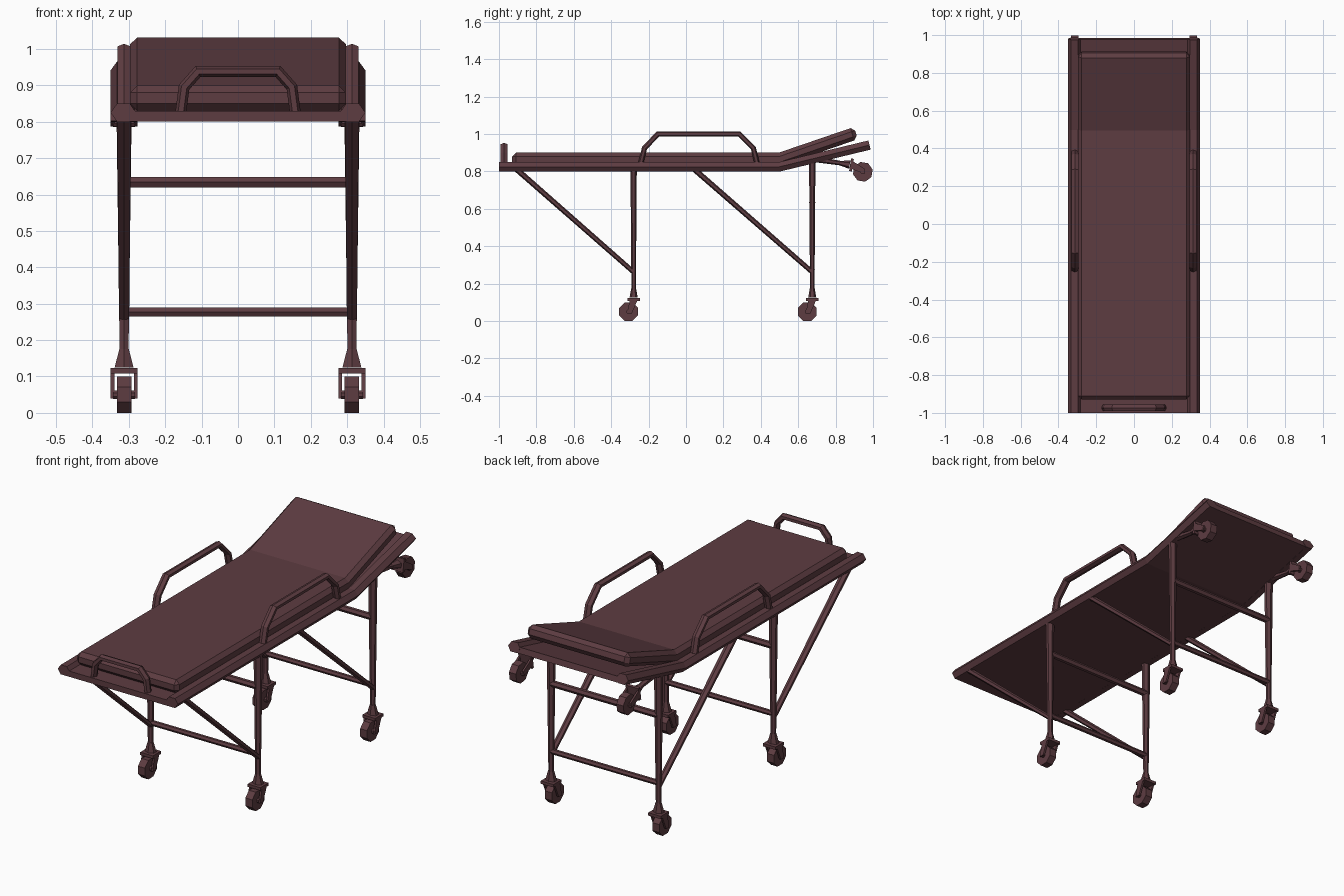
import bpy, bmesh, math
from mathutils import Vector, Matrix

if "Cube" in bpy.data.objects:
    bpy.data.objects.remove(bpy.data.objects["Cube"])

X, Y = Vector((1, 0, 0)), Vector((0, 1, 0))
mat = bpy.data.materials.new("dark_maroon")
mat.diffuse_color = (0.11, 0.045, 0.053, 1)
mat.use_nodes = True
mat.node_tree.nodes["Principled BSDF"].inputs["Base Color"].default_value = mat.diffuse_color


def finish(name, bm, matrix=None):
    if matrix:
        bmesh.ops.transform(bm, matrix=matrix, verts=bm.verts)
    bmesh.ops.recalc_face_normals(bm, faces=bm.faces)
    mesh = bpy.data.meshes.new(name)
    bm.to_mesh(mesh)
    bm.free()
    mesh.materials.append(mat)
    obj = bpy.data.objects.new(name, mesh)
    bpy.context.collection.objects.link(obj)
    return obj


def prism(name, profile, x0, x1, matrix=None):
    """Extrude a (y, z) outline from x0 to x1."""
    bm = bmesh.new()
    face = bm.faces.new([bm.verts.new((x0, y, z)) for y, z in profile])
    new = bmesh.ops.extrude_face_region(bm, geom=[face])["geom"]
    bmesh.ops.translate(bm, vec=(x1 - x0, 0, 0),
                        verts=[v for v in new if isinstance(v, bmesh.types.BMVert)])
    return finish(name, bm, matrix)


def tube(name, points, normal, radii, phase=0, matrix=None):
    """Mitred six-sided tube along a flat path; radii = (along normal, in plane) per point."""
    pts = [Vector(p) for p in points]
    if not isinstance(radii, list):
        radii = [radii] * len(pts)
    bm, rings = bmesh.new(), []
    for i, p in enumerate(pts):
        a = (pts[i] - pts[i - 1]).normalized() if i else (pts[1] - p).normalized()
        b = (pts[i + 1] - p).normalized() if i < len(pts) - 1 else a
        t = (a + b).normalized()
        u = normal.cross(t) / t.dot(a)
        rn, ru = radii[i]
        angles = [math.radians(phase + 60 * k) for k in range(6)]
        rings.append([bm.verts.new(p + normal * rn * math.cos(q) + u * ru * math.sin(q))
                      for q in angles])
    for r, s in zip(rings, rings[1:]):
        for k in range(6):
            bm.faces.new((r[k], r[(k + 1) % 6], s[(k + 1) % 6], s[k]))
    bm.faces.new(rings[0])
    bm.faces.new(rings[-1])
    return finish(name, bm, matrix)


def caster(name, x, y, z, tilt=0):
    """Swivel wheel hanging from its stem top at (x, y, z)."""
    m = Matrix.Translation((x, y, z)) @ Matrix.Rotation(math.radians(tilt), 4, 'X')
    tube(name + "_stem", [(0, 0, 0), (0, 0, -.05)], X, [(.015, .013), (.03, .022)], 30, m)
    prism(name + "_fork_plate", [(-.034, -.067), (.034, -.067), (.034, -.052), (-.034, -.052)],
          -.037, .037, m)
    for s in (-1, 1):
        prism(name + "_fork_arm", [(-.02, -.06), (.022, -.06), (-.01, -.135), (-.036, -.135)],
              s * .027, s * .037, m)
    octagon = [(math.cos(math.radians(22.5 + 45 * k)), math.sin(math.radians(22.5 + 45 * k)))
               for k in range(8)]
    for part, r, w in (("wheel", .054, .02), ("axle", .013, .03)):
        prism(f"{name}_{part}", [(-.027 + r * c, -.125 + r * d) for c, d in octagon], -w, w, m)


# deck and mattress with raised head end
prism("deck", [(-1, .80), (.5, .80), (.985, .917), (.978, .947), (.497, .83), (-1, .83)],
      -.315, .315)
mattress = prism("mattress", [(-.93, .83), (.505, .83), (.918, .972), (.899, 1.038),
                              (.495, .90), (-.93, .90)], -.297, .297)
bevel = mattress.modifiers.new("chamfer", 'BEVEL')
bevel.width = .02
bevel.segments = 1
bevel.limit_method = 'ANGLE'
bevel.angle_limit = math.radians(40)

# foot end handle
tube("foot_handle", [(-.158, -.973, .82), (-.148, -.973, .895), (-.11, -.973, .938),
                     (.11, -.973, .938), (.148, -.973, .895), (.158, -.973, .82)],
     Y, (.021, .015), 30)

for s, side in ((-1, "left"), (1, "right")):
    x = s * .313
    # frame rail and hand rail
    tube(side + "_frame_rail", [(s * .315, -1, .825), (s * .315, .5, .825), (s * .315, .981, .941)],
         X, (.035, .029))
    tube(side + "_hand_rail", [(x, -.245, .83), (x, -.222, .925), (x, -.15, 1), (x, .285, 1),
                               (x, .36, .925), (x, .383, .83)], X, (.021, .014), 30)
    # legs, braces and casters
    for end, y, top, foot in (("front", -.28, .82, -.91), ("rear", .675, .855, .04)):
        name = f"{side}_{end}"
        tube(name + "_leg", [(x, y, top), (x, y, .165)], X, [(.024, .017), (.014, .012)], 30)
        tube(name + "_brace", [(x, foot, .815), (x, y, .262)], X, [(.022, .015), (.016, .013)], 30)
        caster(name + "_caster", x, y, .175)
    # folded head end loading wheel
    tube(side + "_loading_arm", [(x, .66, .87), (x, .835, .843)], X,
         [(.022, .017), (.014, .012)], 30)
    caster(side + "_loading_caster", x, .826, .844, 81)

# cross bars between the legs
for end, y in (("front", -.28), ("rear", .675)):
    for level, z, r in (("upper", .634, .017), ("lower", .277, .014)):
        tube(f"{end}_{level}_crossbar", [(-.31, y, z), (.31, y, z)], Y, (r, r))
